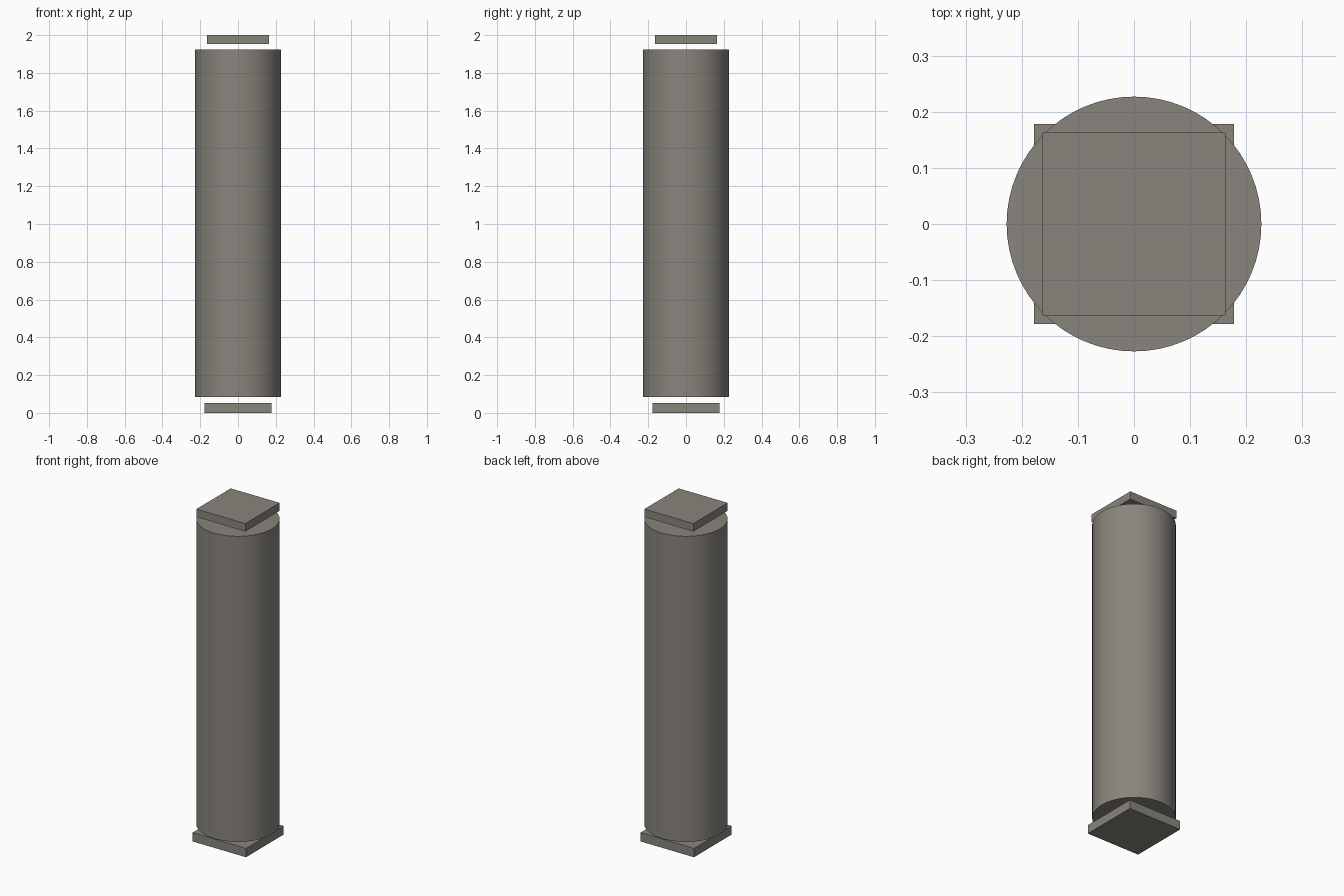
import bpy

if "Cube" in bpy.data.objects:
    bpy.data.objects.remove(bpy.data.objects["Cube"])

stone = bpy.data.materials.new("warm grey stone")
stone.diffuse_color = (0.25, 0.235, 0.205, 1)
stone.use_nodes = True
stone.node_tree.nodes["Principled BSDF"].inputs["Base Color"].default_value = stone.diffuse_color


def slab(name, half, z0, z1):
    """Square plate between two heights."""
    bpy.ops.mesh.primitive_cube_add(size=1, location=(0, 0, (z0 + z1) / 2))
    ob = bpy.context.object
    ob.name = name
    ob.scale = (half * 2, half * 2, z1 - z0)
    bpy.ops.object.transform_apply(location=False, rotation=False, scale=True)
    ob.data.materials.append(stone)


# Square plates floating just clear of the shaft ends
slab("base_plate", 0.178, 0.0, 0.053)
slab("top_plate", 0.163, 1.952, 2.0)

# Round column shaft with closed ends
bpy.ops.mesh.primitive_cylinder_add(vertices=64, radius=0.227, depth=1.84,
                                    location=(0, 0, 1.003))
shaft = bpy.context.object
shaft.name = "column_shaft"
shaft.data.materials.append(stone)
bpy.ops.object.shade_smooth_by_angle()
